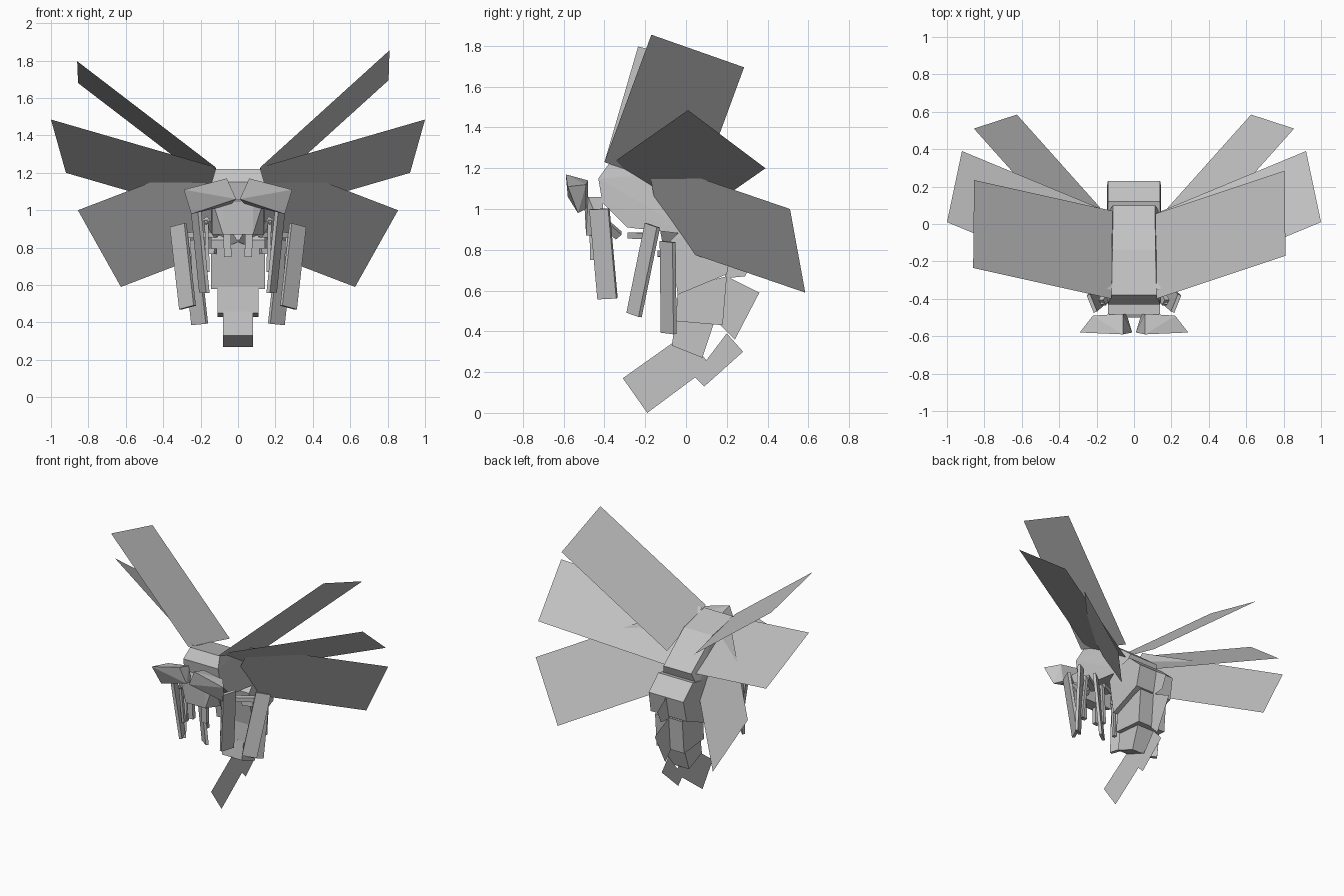
import bpy
import bmesh
from mathutils import Vector

cube = bpy.data.objects.get("Cube")
if cube:
    bpy.data.objects.remove(cube, do_unlink=True)

grey = bpy.data.materials.new("pale_grey")
grey.use_nodes = True
colour = (0.55, 0.55, 0.55, 1)
grey.diffuse_color = colour
for node in grey.node_tree.nodes:
    if node.type == "BSDF_PRINCIPLED":
        node.inputs["Base Color"].default_value = colour


def finish(name, bm):
    """Turn a bmesh into a flat shaded object."""
    mesh = bpy.data.meshes.new(name)
    bm.to_mesh(mesh)
    bm.free()
    mesh.materials.append(grey)
    part = bpy.data.objects.new(name, mesh)
    bpy.context.collection.objects.link(part)
    return part


def hull(name, points):
    """Convex solid around a few points."""
    bm = bmesh.new()
    for p in points:
        bm.verts.new(p)
    bmesh.ops.convex_hull(bm, input=bm.verts)
    bmesh.ops.dissolve_limit(bm, angle_limit=0.03, verts=bm.verts, edges=bm.edges)
    bmesh.ops.recalc_face_normals(bm, faces=bm.faces)
    return finish(name, bm)


def segment(name, profile):
    """Body segment: side profile points given as (half width, y, z)."""
    return hull(name, [(s * w, y, z) for w, y, z in profile for s in (-1, 1)])


def sheet(name, corners):
    """Single flat face."""
    bm = bmesh.new()
    bm.faces.new([bm.verts.new(c) for c in corners])
    return finish(name, bm)


def bar(name, start, end, across, width, thick):
    """Flat bar from start to end, its width lying along 'across'."""
    start, end = Vector(start), Vector(end)
    axis = (end - start).normalized()
    across = Vector(across)
    across = (across - axis * across.dot(axis)).normalized()
    normal = axis.cross(across)
    return hull(name, [p + across * a * width / 2 + normal * b * thick / 2
                       for p in (start, end) for a in (-1, 1) for b in (-1, 1)])


def flip(point, side):
    return Vector((point[0] * side, point[1], point[2]))


def wing(name, side, front_tip, back_tip, front_root):
    """Rectangular wing given by three corners."""
    a, b, c = (flip(p, side) for p in (front_tip, back_tip, front_root))
    sheet(name, [a, b, c + b - a, c])


# Thorax, with a narrower back
segment("thorax", [(0.14, -0.43, 1.15), (0.12, -0.38, 1.22), (0.115, -0.14, 1.17),
                   (0.112, 0.1, 0.98), (0.14, 0.06, 0.87), (0.145, -0.29, 0.91),
                   (0.145, -0.41, 1.03)])

# Abdomen, tapering downwards
segment("abdomen_upper", [(0.14, -0.02, 0.9), (0.14, 0.12, 0.93), (0.14, 0.23, 0.83),
                          (0.145, 0.2, 0.68), (0.145, -0.04, 0.58), (0.145, -0.08, 0.84)])
segment("abdomen_middle", [(0.11, -0.04, 0.61), (0.11, 0.2, 0.67),
                           (0.11, 0.18, 0.43), (0.11, -0.05, 0.45)])
segment("abdomen_lower", [(0.08, -0.05, 0.46), (0.08, 0.14, 0.45),
                          (0.08, 0.08, 0.27), (0.08, -0.07, 0.33)])

# Flat stinger and back fins on the centre line
flat_parts = {
    "stinger": [(-0.31, 0.17), (-0.19, 0), (0.12, 0.23), (0, 0.39)],
    "fin_upper": [(0.2, 0.85), (0.33, 0.76), (0.29, 0.67), (0.19, 0.66)],
    "fin_middle": [(0.2, 0.67), (0.36, 0.59), (0.24, 0.36), (0.17, 0.43)],
    "fin_lower": [(0.2, 0.39), (0.28, 0.3), (0.09, 0.13), (0.04, 0.18)],
}
for name, outline in flat_parts.items():
    sheet(name, [(0, y, z) for y, z in outline])

# Head
segment("head", [(0.14, -0.41, 1.06), (0.14, -0.48, 1.06), (0.08, -0.5, 1.05),
                 (0.08, -0.49, 0.87), (0.14, -0.4, 0.87)])

# Wing tips differ on the top pair: front tip, back tip per side
top_tips = {1: [(0.81, -0.17, 1.855), (0.805, 0.285, 1.695)],
            -1: [(0.86, -0.235, 1.797), (0.855, 0.235, 1.68)]}

# Shin top, shin bottom, hip, width direction
legs = {
    "front": [(0.225, -0.425, 1.0), (0.18, -0.385, 0.56), (0.12, -0.33, 0.87), (0.4, 1, 0)],
    "middle": [(0.32, -0.165, 0.92), (0.27, -0.255, 0.48), (0.12, -0.27, 0.87), (1, 0.8, 0)],
    "rear": [(0.255, -0.09, 0.84), (0.205, -0.085, 0.39), (0.12, -0.12, 0.78), (1, 0.8, 0)],
}

for side, label in ((1, "left"), (-1, "right")):
    # Wings
    wing("top_wing_" + label, side, *top_tips[side], (0.12, -0.4, 1.23))
    wing("middle_wing_" + label, side, (1, 0.01, 1.485), (0.92, 0.39, 1.2),
         (0.12, -0.355, 1.23))
    wing("lower_wing_" + label, side, (0.856, 0.51, 1.0), (0.626, 0.585, 0.59),
         (0.23, -0.19, 1.24))

    # Flared eyes
    eye = [(0.06, -0.59, 1.17), (0.29, -0.58, 1.11), (0.25, -0.53, 0.98), (0.01, -0.58, 1.06),
           (0.06, -0.48, 1.14), (0.22, -0.49, 1.12), (0.2, -0.49, 1.0), (0.04, -0.48, 1.03)]
    hull("eye_" + label, [flip(p, side) for p in eye])

    # Mandibles
    bar("mandible_" + label, flip((0.06, -0.46, 0.95), side), flip((0.055, -0.455, 0.75), side),
        (1, 0, 0), 0.04, 0.03)

    # Legs: thigh, flat shin and thin inner rod
    for place, (knee, foot, hip, across) in legs.items():
        tag = place + "_" + label
        knee, foot, hip, across = (flip(p, side) for p in (knee, foot, hip, across))
        inward = Vector((-0.05 * side, 0, 0))
        bar("shin_" + tag, knee, foot, across, 0.1, 0.02)
        joint = knee.lerp(foot, 0.12) + inward
        bar("thigh_" + tag, hip, joint, (0, 1, 0), 0.04, 0.03)
        bar("rod_" + tag, joint, knee.lerp(foot, 0.75) + inward * 0.6, (0, 1, 0), 0.02, 0.02)
